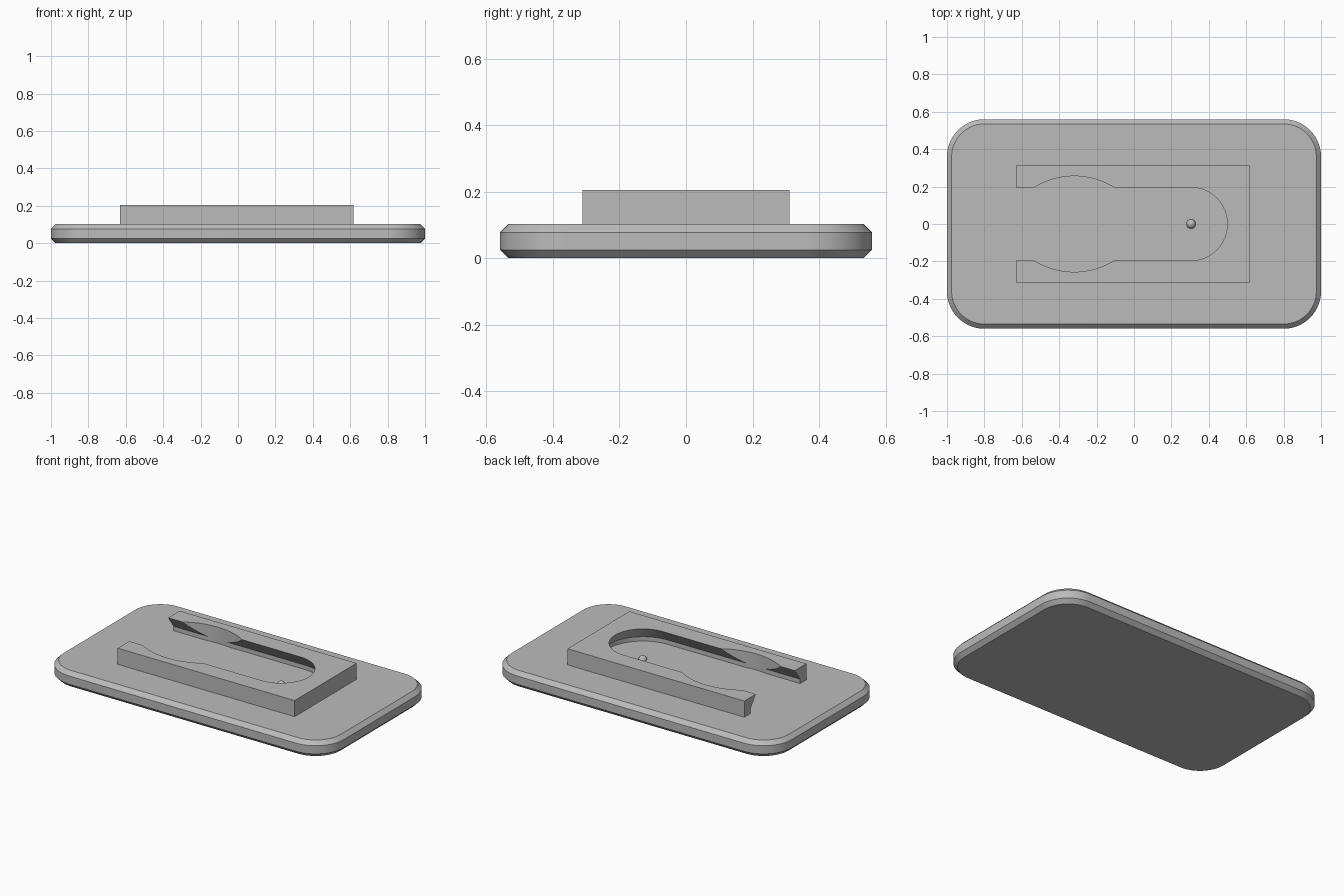
import bpy, bmesh
from math import sin, cos, pi, radians, sqrt

old = bpy.data.objects.get("Cube")
if old:
    bpy.data.objects.remove(old)

grey = bpy.data.materials.new("plain grey")
grey.use_nodes = True
grey.diffuse_color = (0.5, 0.5, 0.5, 1)
grey.node_tree.nodes["Principled BSDF"].inputs["Base Color"].default_value = (0.5, 0.5, 0.5, 1)


def finish(name, bm, smooth=True):
    bmesh.ops.recalc_face_normals(bm, faces=bm.faces)
    mesh = bpy.data.meshes.new(name)
    bm.to_mesh(mesh)
    bm.free()
    mesh.materials.append(grey)
    ob = bpy.data.objects.new(name, mesh)
    bpy.context.collection.objects.link(ob)
    if smooth:
        shade(ob)
    return ob


def shade(ob):
    bpy.ops.object.select_all(action="DESELECT")
    ob.select_set(True)
    bpy.context.view_layer.objects.active = ob
    bpy.ops.object.shade_smooth_by_angle(angle=radians(25))


def loft(name, layers, smooth=True):
    """Join matching outlines, given as (z, points), into a closed solid."""
    bm = bmesh.new()
    rings = [[bm.verts.new((x, y, z)) for x, y in pts] for z, pts in layers]
    n = len(rings[0])
    for low, high in zip(rings, rings[1:]):
        for i in range(n):
            j = (i + 1) % n
            bm.faces.new((low[i], low[j], high[j], high[i]))
    bm.faces.new(rings[0])
    bm.faces.new(rings[-1])
    return finish(name, bm, smooth)


def rounded_rect(inset, steps=14):
    w, d, r = 1 - inset, 0.56 - inset, 0.2 - inset
    pts = []
    for q, (sx, sy) in enumerate([(1, 1), (-1, 1), (-1, -1), (1, -1)]):
        for i in range(steps + 1):
            a = (q + i / steps) * pi / 2
            pts.append((sx * (w - r) + r * cos(a), sy * (d - r) + r * sin(a)))
    return pts


def slot_outline(half, steps=40):
    arc = [-pi / 2 + pi * i / steps for i in range(steps + 1)]
    return [(-0.8, -half)] + [(0.303 + half * cos(a), half * sin(a)) for a in arc] + [(-0.8, half)]


def bulge_outline(steps=20):
    half_chord, lip, sag = 0.212, 0.196, 0.06
    r = (half_chord ** 2 + sag ** 2) / (2 * sag)
    xs = [half_chord * (1 - 2 * i / steps) for i in range(steps + 1)]
    side = [(x - 0.32, lip + sag - r + sqrt(r * r - x * x)) for x in xs]
    return side + [(x, -y) for x, y in reversed(side)]


# Base plate with rounded corners and chamfered rims
loft("base_plate", [(0, rounded_rect(0.025)), (0.025, rounded_rect(0)),
                    (0.077, rounded_rect(0)), (0.102, rounded_rect(0.025))])

# Holder block, open at one end
x0, x1, d = -0.63, 0.618, 0.312
rect = [(x0, -d), (x1, -d), (x1, d), (x0, d)]
block = loft("holder_block", [(0.102, rect), (0.205, rect)], False)

# Undercut slot and finger bulges cut out of the block
top = 0.205
slot = loft("slot_cutter", [(0.05, slot_outline(0.25)), (0.13, slot_outline(0.25)),
                            (top, slot_outline(0.196)), (0.25, slot_outline(0.196))], False)
bulge = loft("bulge_cutter", [(0.06, bulge_outline()), (0.26, bulge_outline())], False)
for cutter in (slot, bulge):
    mod = block.modifiers.new(cutter.name, "BOOLEAN")
    mod.operation, mod.solver, mod.object = "DIFFERENCE", "EXACT", cutter
    bpy.ops.object.select_all(action="DESELECT")
    bpy.context.view_layer.objects.active = block
    block.select_set(True)
    bpy.ops.object.modifier_apply(modifier=mod.name)
for cutter in (slot, bulge):
    bpy.data.objects.remove(cutter)
shade(block)

# Small locking bump on the slot floor
bm = bmesh.new()
bmesh.ops.create_uvsphere(bm, u_segments=24, v_segments=12, radius=0.025)
bmesh.ops.translate(bm, verts=bm.verts, vec=(0.305, 0, 0.102))
finish("locking_bump", bm)
